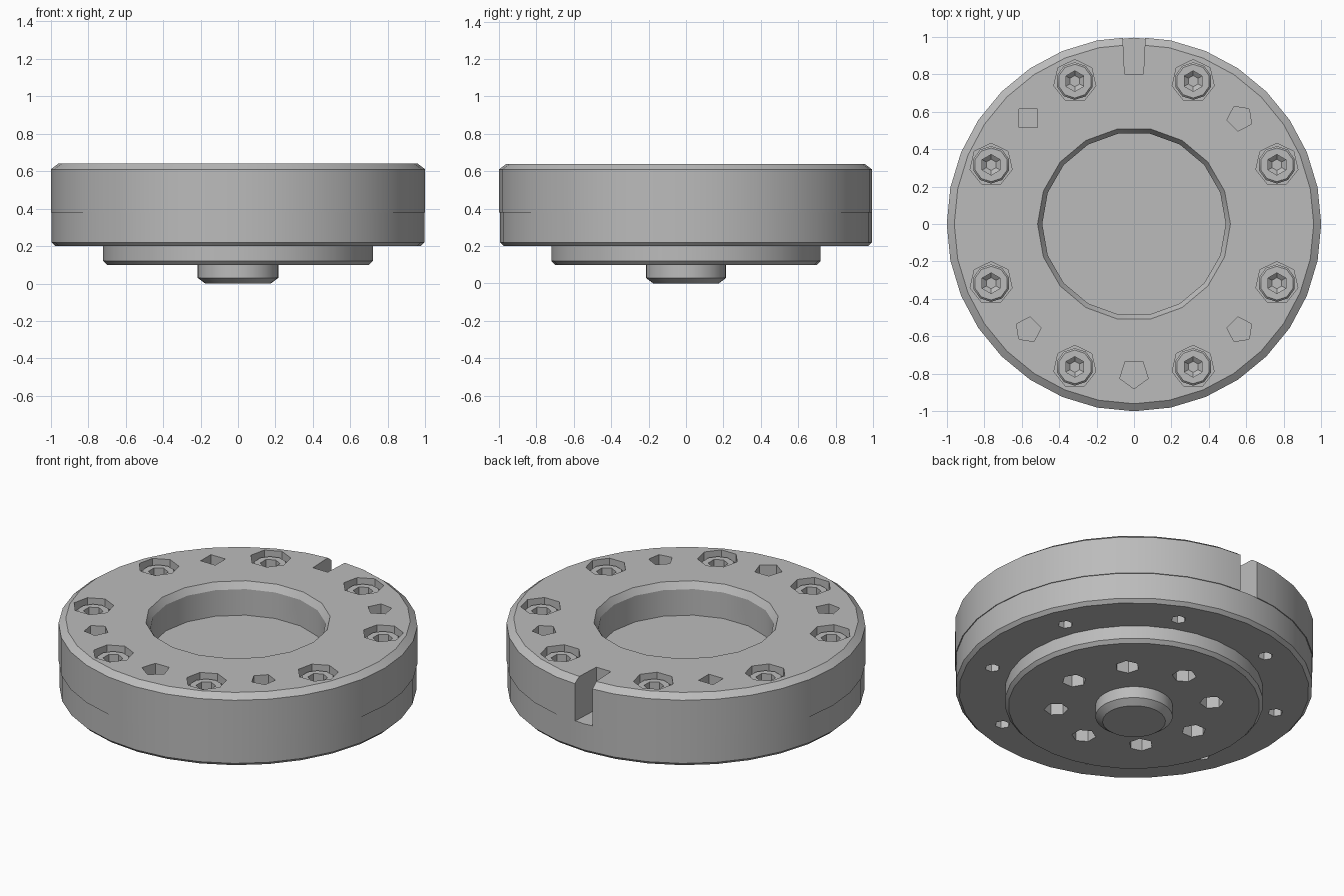
import bpy, bmesh
from math import sin, cos, pi, radians

default = bpy.data.objects.get("Cube")
if default:
    bpy.data.objects.remove(default, do_unlink=True)

# One plain grey metal
GREY = (0.5, 0.5, 0.5, 1)
metal = bpy.data.materials.new("grey metal")
metal.use_nodes = True
metal.diffuse_color = GREY
metal.node_tree.nodes["Principled BSDF"].inputs["Base Color"].default_value = GREY


def add_turned(bm, profile, sides, x=0, y=0, turn=0):
    """Closed solid turned from (radius, height) points, listed bottom to top."""
    rings = []
    for r, z in profile:
        angles = [turn + 2 * pi * i / sides for i in range(sides)]
        rings.append([bm.verts.new((x + r * cos(a), y + r * sin(a), z)) for a in angles])
    for low, high in zip(rings, rings[1:]):
        for i in range(sides):
            j = (i + 1) % sides
            bm.faces.new((low[i], low[j], high[j], high[i]))
    bm.faces.new(rings[0][::-1])
    bm.faces.new(rings[-1])


def make(name, bm):
    mesh = bpy.data.meshes.new(name)
    bm.to_mesh(mesh)
    bm.free()
    obj = bpy.data.objects.new(name, mesh)
    obj.data.materials.append(metal)
    bpy.context.collection.objects.link(obj)
    return obj


def activate(obj):
    bpy.ops.object.select_all(action="DESELECT")
    obj.select_set(True)
    bpy.context.view_layer.objects.active = obj


def cut(obj, cutter):
    cutter.hide_render = True
    mod = obj.modifiers.new("cut", "BOOLEAN")
    mod.operation = "DIFFERENCE"
    mod.solver = "EXACT"
    mod.object = cutter
    activate(obj)
    bpy.ops.object.modifier_apply(modifier=mod.name)
    bpy.data.objects.remove(cutter, do_unlink=True)


def smooth(obj):
    activate(obj)
    bpy.ops.object.shade_smooth_by_angle(angle=radians(28))


def around(radius, degrees):
    a = radians(degrees)
    return radius * cos(a), radius * sin(a)


BOLT_ANGLES = [22.5 + 45 * i for i in range(8)]
BOLT_RADIUS = 0.826

# Upper ring with chamfered rim
bm = bmesh.new()
add_turned(bm, [(1, 0.38), (1, 0.61), (0.96, 0.64)], 32)
upper_ring = make("upper_ring", bm)

# Central recess, counterbores, dowel holes and key slot in the ring
bm = bmesh.new()
add_turned(bm, [(0.49, 0.3), (0.49, 0.6), (0.515, 0.64), (0.515, 0.7)], 18)
for angle in BOLT_ANGLES:
    add_turned(bm, [(0.115, 0.5), (0.115, 0.7)], 7, *around(BOLT_RADIUS, angle), pi / 2)
for angle, sides, size in ((45, 5, 0.07), (135, 4, 0.07), (225, 5, 0.07),
                           (270, 5, 0.08), (315, 5, 0.07)):
    add_turned(bm, [(size, 0.3), (size, 0.7)], sides, *around(0.8, angle), radians(angle))
slot = bmesh.ops.create_cube(bm, size=1)["verts"]
for v in slot:
    inner = v.co.y < 0
    v.co = (v.co.x * (0.1 if inner else 0.13), 0.8 if inner else 1.1,
            0.3 if v.co.z < 0 else 0.7)
cut(upper_ring, make("ring_cutter", bm))
smooth(upper_ring)

# Lower flange with stepped boss below, centre stub and recess floor above
bm = bmesh.new()
add_turned(bm, [(0.175, 0), (0.215, 0.03), (0.215, 0.1), (0.7, 0.1), (0.72, 0.12),
                (0.72, 0.2), (0.975, 0.2), (0.995, 0.22), (0.995, 0.38),
                (0.52, 0.38), (0.52, 0.44)], 32)
lower_flange = make("lower_flange", bm)

# Blind holes on the underside
bm = bmesh.new()
for i in range(8):
    add_turned(bm, [(0.068, 0.05), (0.068, 0.25)], 6, *around(0.435, 45 * i), radians(45 * i))
for angle in BOLT_ANGLES:
    add_turned(bm, [(0.042, 0.15), (0.042, 0.33)], 6, *around(BOLT_RADIUS, angle))
cut(lower_flange, make("flange_cutter", bm))
smooth(lower_flange)

# Socket-head bolts sunk in the counterbores
for i, angle in enumerate(BOLT_ANGLES):
    x, y = around(BOLT_RADIUS, angle)
    bm = bmesh.new()
    add_turned(bm, [(0.1, 0.48), (0.1, 0.6), (0.09, 0.61)], 10, x, y, pi / 2)
    bolt = make(f"bolt_{i + 1}", bm)
    bm = bmesh.new()
    add_turned(bm, [(0.03, 0.54), (0.055, 0.56), (0.055, 0.7)], 6, x, y, pi / 2)
    cut(bolt, make("socket_cutter", bm))
    smooth(bolt)
